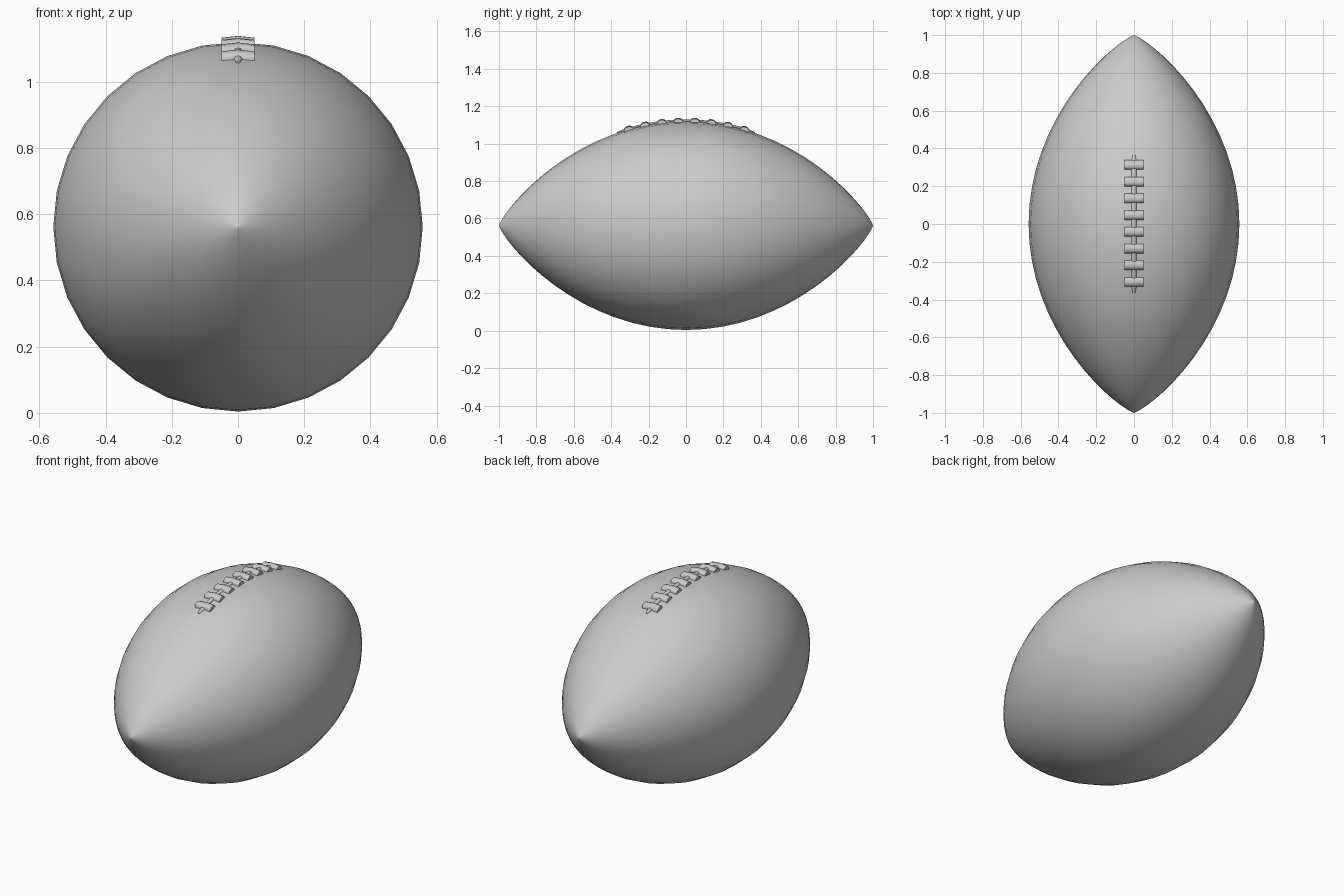
import bpy, bmesh, math

if "Cube" in bpy.data.objects:
    bpy.data.objects.remove(bpy.data.objects["Cube"])

R, CZ = 0.558, 0.562
SIDES, RINGS = 32, 32


def radius(y):
    return R * max(0.0, 1 - y * y) ** 0.82


def finish(name, bm, angle):
    bmesh.ops.recalc_face_normals(bm, faces=bm.faces[:])
    me = bpy.data.meshes.new(name)
    bm.to_mesh(me)
    bm.free()
    ob = bpy.data.objects.new(name, me)
    bpy.context.collection.objects.link(ob)
    bpy.ops.object.select_all(action='DESELECT')
    ob.select_set(True)
    bpy.context.view_layer.objects.active = ob
    bpy.ops.object.shade_smooth_by_angle(angle=math.radians(angle))


def loft(bm, rings):
    """Skin closed rings of points and cap both ends."""
    vs = [[bm.verts.new(p) for p in ring] for ring in rings]
    n = len(vs[0])
    for a, b in zip(vs, vs[1:]):
        for i in range(n):
            bm.faces.new((a[i], a[(i + 1) % n], b[(i + 1) % n], b[i]))
    bm.faces.new(vs[0])
    bm.faces.new(vs[-1])


# Ball: pointed lens profile revolved around y
bm = bmesh.new()
rings = []
for k in range(RINGS + 1):
    y = -math.cos(math.pi * k / RINGS)
    r = max(radius(y), 0.0005)
    rings.append([(r * math.sin(2 * math.pi * i / SIDES), y,
                   CZ + r * math.cos(2 * math.pi * i / SIDES)) for i in range(SIDES)])
loft(bm, rings)
finish("ball", bm, 60)

# Cross laces: eight domed straps tilted to follow the ball
bm = bmesh.new()
section = [(-0.025, -0.012), (-0.025, 0.005), (-0.019, 0.013), (-0.009, 0.019),
           (0.009, 0.019), (0.019, 0.013), (0.025, 0.005), (0.025, -0.012)]
for k in range(8):
    y0 = (k - 3.5) * 0.0885 + 0.003
    tilt = math.atan((radius(y0 + 0.01) - radius(y0 - 0.01)) / 0.02)
    c, s = math.cos(tilt), math.sin(tilt)
    loft(bm, [[(x, y0 + u * c - h * s, CZ + radius(y0) + u * s + h * c - abs(x) * 0.11)
               for u, h in section] for x in (-0.05, 0, 0.05)])
finish("cross_laces", bm, 40)

# Long lace: thin cord along the top seam with narrowed ends
bm = bmesh.new()
rings = []
for k in range(25):
    y = -0.368 + 0.736 * k / 24
    w = 0.006 if k in (0, 24) else 0.012
    rings.append([(w * math.cos(a), y, CZ + radius(y) + 0.001 + 0.7 * w * math.sin(a))
                  for a in (i * math.pi / 4 for i in range(8))])
loft(bm, rings)
finish("long_lace", bm, 50)
